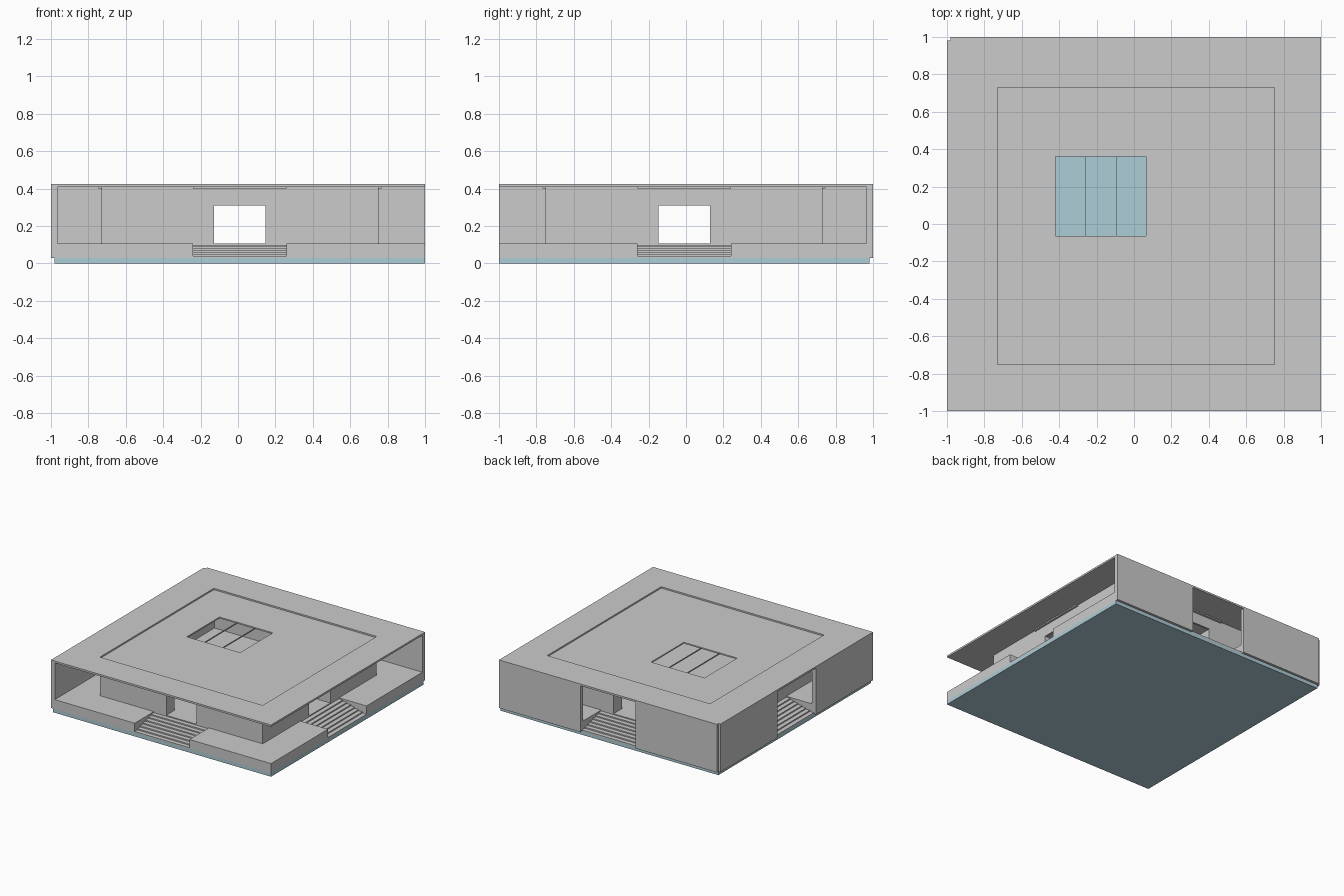
import bpy, bmesh
from math import pi
from mathutils import Matrix

if "Cube" in bpy.data.objects:
    bpy.data.objects.remove(bpy.data.objects["Cube"])

CENTRE = Matrix.Translation((0.01, -0.01, 0))
UPRIGHT = Matrix.Rotation(pi / 2, 4, 'X')      # plate (u, v, w) -> (u, -w, v)


def side(k):
    return CENTRE @ Matrix.Rotation(k * pi / 2, 4, 'Z')


def material(name, rgb):
    m = bpy.data.materials.new(name)
    m.diffuse_color = (*rgb, 1)
    m.use_nodes = True
    m.node_tree.nodes["Principled BSDF"].inputs["Base Color"].default_value = m.diffuse_color
    return m


def plate(name, rect, z0, z1, holes=(), mat=None, mx=CENTRE):
    """Flat plate (x0, x1, y0, y1) with rectangular holes or edge notches."""
    rects = [rect, *holes]
    xs = sorted({v for r in rects for v in r[:2]})
    ys = sorted({v for r in rects for v in r[2:]})
    bm = bmesh.new()
    grid = {(x, y): bm.verts.new((x, y, z0)) for x in xs for y in ys}
    for xa, xb in zip(xs, xs[1:]):
        for ya, yb in zip(ys, ys[1:]):
            cx, cy = (xa + xb) / 2, (ya + yb) / 2
            if any(h[0] < cx < h[1] and h[2] < cy < h[3] for h in holes):
                continue
            bm.faces.new([grid[p] for p in ((xa, ya), (xb, ya), (xb, yb), (xa, yb))])
    bmesh.ops.delete(bm, geom=[v for v in bm.verts if not v.link_faces], context='VERTS')
    ext = bmesh.ops.extrude_face_region(bm, geom=bm.faces[:], use_keep_orig=True)
    for v in ext['geom']:
        if isinstance(v, bmesh.types.BMVert):
            v.co.z = z1
    bmesh.ops.recalc_face_normals(bm, faces=bm.faces[:])
    bmesh.ops.dissolve_limit(bm, angle_limit=0.01, verts=bm.verts[:], edges=bm.edges[:])
    bm.transform(mx)
    me = bpy.data.meshes.new(name)
    bm.to_mesh(me)
    bm.free()
    ob = bpy.data.objects.new(name, me)
    bpy.context.collection.objects.link(ob)
    if mat:
        me.materials.append(mat)
    return ob


water = material("water_blue", (0.42, 0.61, 0.68))
E, ROOM, STAIR, DOOR = 0.99, 0.74, 0.25, 0.137   # half sizes
SKY = (-0.43, 0.055, -0.055, 0.37)               # skylight and pool outline

# Blue base, and the platform with stair notches and a pool under the skylight
plate("base", (-E, E, -E, E), 0, 0.03, mat=water)
notches = [(-STAIR, STAIR, -E, -ROOM), (-STAIR, STAIR, ROOM, E),
           (-E, -ROOM, -STAIR, STAIR), (ROOM, E, -STAIR, STAIR)]
plate("platform", (-E, E, -E, E), 0.03, 0.108, notches + [SKY])

# Roof rim with a slightly sunken centre panel and dividing fins
plate("roof_rim", (-0.98, E, -E, 0.98), 0.41, 0.425, [(-ROOM, ROOM, -ROOM, ROOM)])
plate("roof_centre", (-ROOM, ROOM, -ROOM, ROOM), 0.402, 0.413, [SKY])
for i, x in enumerate((-0.27, -0.105)):
    plate(f"skylight_fin_{i}", (x - 0.002, x + 0.002, SKY[2], SKY[3]), 0.402, 0.412)

for k in range(4):
    m = side(k)
    # Stairs up to each doorway
    n = 7
    for i in range(n):
        y = -E + i * (E - ROOM) / n
        plate(f"step_{k}_{i}", (-STAIR, STAIR, y, -ROOM),
              0.03 + i * 0.01, 0.04 + i * 0.01, mx=m)
    # Room wall with its doorway
    plate(f"room_wall_{k}", (-ROOM, ROOM, 0.108, 0.405), 0.725, ROOM,
          [(-DOOR, DOOR, 0.108, 0.31)], mx=m @ UPRIGHT)
    # Thin door jambs
    for s in (-1, 1):
        a, b = sorted((s * DOOR, s * (DOOR + 0.012)))
        plate(f"door_jamb_{k}_{s}", (a, b, -0.73, -0.63), 0.108, 0.31, mx=m)
    # Strip under the roof above the doorway
    plate(f"door_strip_{k}", (-STAIR, STAIR, -0.757, -0.725), 0.40, 0.41, mx=m)

# Tall outer walls at the back and left, open at the stairs
for name, k in (("back_wall", 2), ("left_wall", 3)):
    plate(name, (-E, E, 0.03, 0.425), 0.975, 1.01,
          [(-STAIR, STAIR, 0.03, 0.41)], mx=side(k) @ UPRIGHT)
